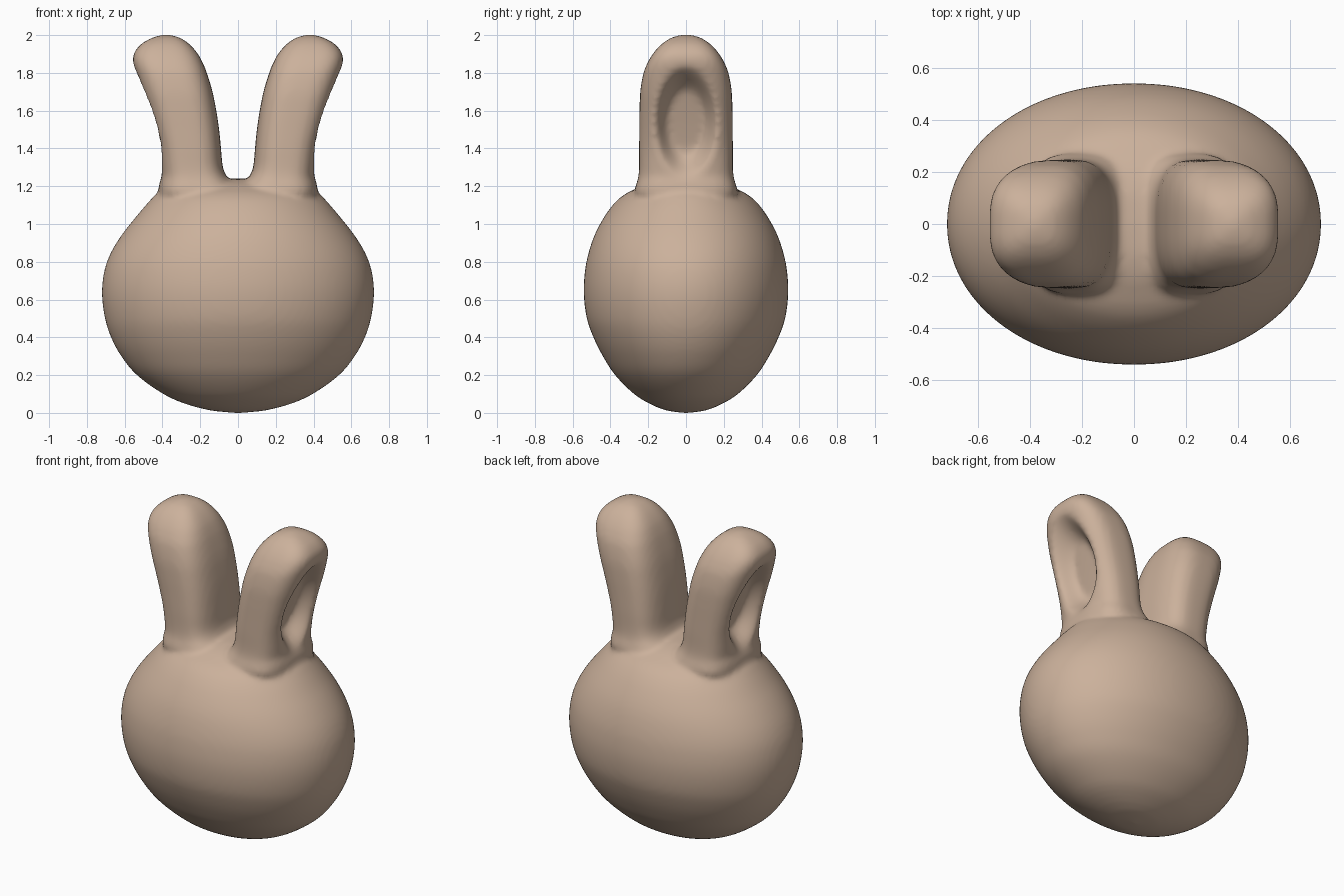
import bpy, bmesh
from math import sin, cos, pi
from mathutils import Vector

if "Cube" in bpy.data.objects:
    bpy.data.objects.remove(bpy.data.objects["Cube"])

SEGS = 128


def spline(keys, steps=6):
    """Smooth curve through the key rows (z, x_min, x_max, half_depth)."""
    pts = [Vector(k) for k in keys]
    out = []
    for i in range(len(pts) - 1):
        a, b = pts[i], pts[i + 1]
        p, n = pts[max(i - 1, 0)], pts[min(i + 2, len(pts) - 1)]
        # slopes per unit height keep uneven key spacing smooth
        ma = (b - p) / (b[0] - p[0]) * (b[0] - a[0])
        mb = (n - a) / (n[0] - a[0]) * (b[0] - a[0])
        for s in range(steps):
            t = s / steps
            out.append(a * (2*t**3 - 3*t*t + 1) + ma * (t**3 - 2*t*t + t)
                       + b * (3*t*t - 2*t**3) + mb * (t**3 - t*t))
    return out + [pts[-1]]


def power(v, e):
    return abs(v) ** e * (1 if v >= 0 else -1)


def hollow(y, z):
    """Depth of the scooped ear opening on the outer side."""
    r = ((y / 0.175) ** 2 + ((z - 1.54) / 0.31) ** 2) ** 0.5
    t = min(max((1 - r) / 0.5, 0), 1)
    return 0.11 * t * t * (3 - 2 * t)


def loft(bm, keys, roundness, side=1, dent=False):
    """Stack superellipse rings into a closed skin."""
    rings = []
    for z, x0, x1, hy in spline(keys):
        ring = []
        for i in range(SEGS):
            a = 2 * pi * i / SEGS
            x = (x0 + x1) / 2 + (x1 - x0) / 2 * power(cos(a), 2 / roundness)
            y = hy * power(sin(a), 2 / roundness)
            if dent and cos(a) > 0:
                x -= hollow(y, z)
            ring.append(bm.verts.new((side * x, y, z)))
        rings.append(ring)
    for lo, hi in zip(rings, rings[1:]):
        for i in range(SEGS):
            j = (i + 1) % SEGS
            bm.faces.new((lo[i], lo[j], hi[j], hi[i]))
    bm.faces.new(rings[0][::-1])
    bm.faces.new(rings[-1])


# Round head: height, half width, half depth
head = [(0, .02, .015), (.012, .14, .1), (.05, .285, .195), (.1, .395, .275),
        (.2, .535, .375), (.3, .618, .44), (.4, .672, .49), (.5, .704, .525),
        (.63, .72, .541), (.75, .708, .535), (.85, .672, .515), (.95, .61, .48),
        (1.05, .53, .425), (1.12, .47, .37), (1.16, .43, .32), (1.19, .375, .26),
        (1.215, .28, .2), (1.235, .14, .11), (1.24, .02, .015)]

# Ear leaning outwards: height, inner x, outer x, half depth
ear = [(1.0, .1, .4, .2), (1.1, .06, .41, .24), (1.17, .01, .42, .272),
       (1.21, .025, .417, .263), (1.25, .06, .407, .252), (1.3, .08, .41, .248),
       (1.4, .09, .424, .248), (1.5, .1, .45, .247), (1.6, .115, .48, .246),
       (1.7, .135, .512, .242), (1.8, .165, .542, .225), (1.85, .185, .555, .205),
       (1.9, .212, .552, .176), (1.95, .255, .516, .132), (1.982, .3, .463, .085),
       (1.997, .34, .42, .045), (2.002, .37, .39, .015)]

bm = bmesh.new()
loft(bm, [(z, -rx, rx, ry) for z, rx, ry in head], 2.05)
for side in (-1, 1):
    loft(bm, ear, 3.0, side, dent=True)
bmesh.ops.recalc_face_normals(bm, faces=bm.faces)

mesh = bpy.data.meshes.new("eared_head")
bm.to_mesh(mesh)
bm.free()
obj = bpy.data.objects.new("eared_head", mesh)
bpy.context.collection.objects.link(obj)

# Fuse head and ears into one skin, then soften the joins
remesh = obj.modifiers.new("fuse", 'REMESH')
remesh.mode = 'VOXEL'
remesh.voxel_size = 0.016
remesh.use_smooth_shade = True
soften = obj.modifiers.new("soften", 'SMOOTH')
soften.factor = 0.5
soften.iterations = 6

# Warm skin colour
skin = bpy.data.materials.new("skin")
skin.diffuse_color = (0.60, 0.44, 0.33, 1)
skin.use_nodes = True
skin.node_tree.nodes["Principled BSDF"].inputs["Base Color"].default_value = skin.diffuse_color
mesh.materials.append(skin)
